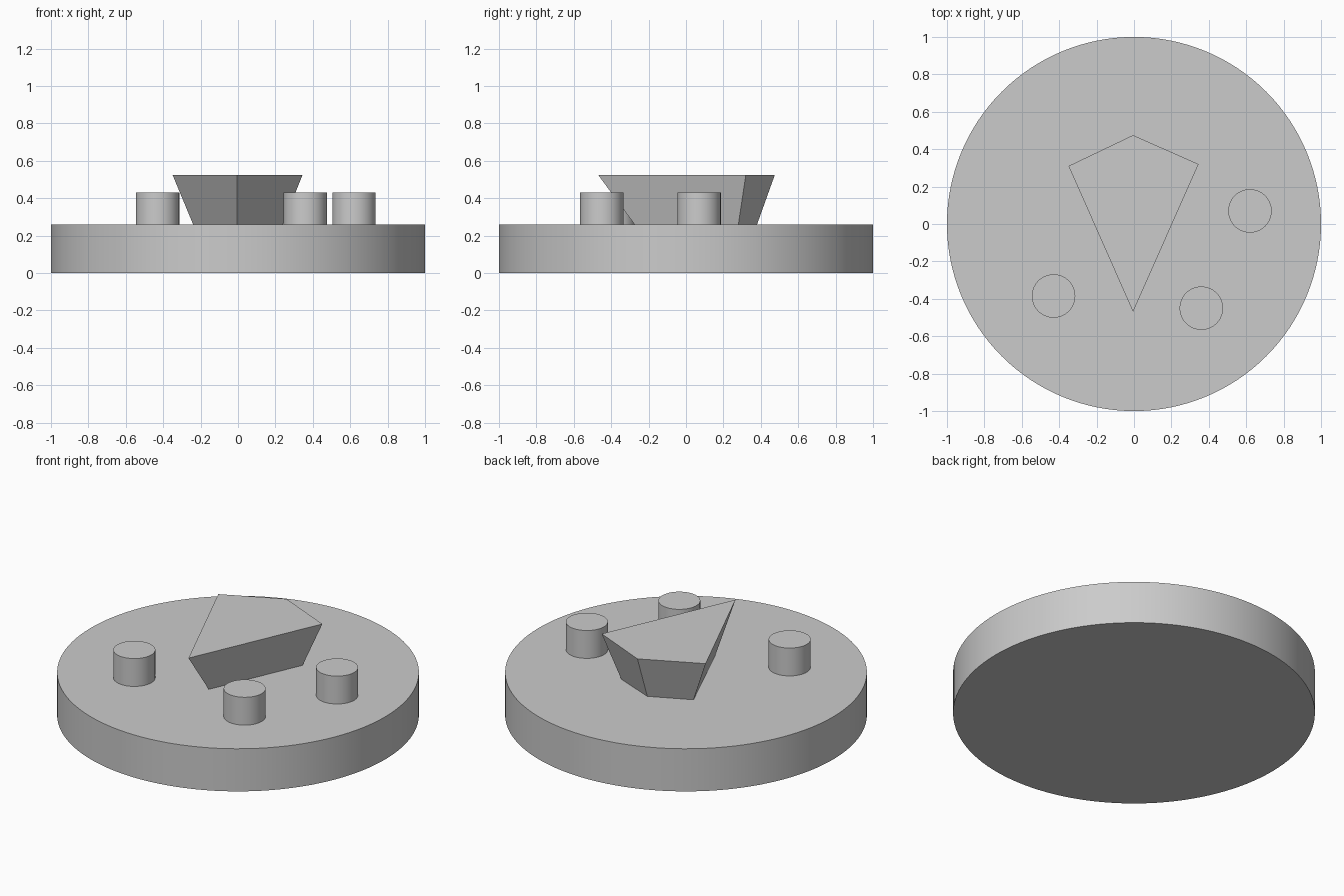
import bpy
import bmesh
import math

if "Cube" in bpy.data.objects:
    bpy.data.objects.remove(bpy.data.objects["Cube"], do_unlink=True)

grey = bpy.data.materials.new("light_grey")
grey.use_nodes = True
grey.diffuse_color = (0.6, 0.6, 0.6, 1)
grey.node_tree.nodes["Principled BSDF"].inputs["Base Color"].default_value = grey.diffuse_color

BASE_TOP = 0.26


def disc(name, x, y, bottom, top, radius, sides):
    """Upright cylinder with a smooth wall and sharp rims."""
    bpy.ops.mesh.primitive_cylinder_add(
        vertices=sides, radius=radius, depth=top - bottom,
        location=(x, y, (bottom + top) / 2))
    obj = bpy.context.object
    obj.name = name
    obj.data.materials.append(grey)
    bpy.ops.object.shade_smooth_by_angle(angle=math.radians(30))


def loft(name, lower, upper, bottom, top):
    """Flat-sided solid between two outlines."""
    bm = bmesh.new()
    low = [bm.verts.new((x, y, bottom)) for x, y in lower]
    high = [bm.verts.new((x, y, top)) for x, y in upper]
    bm.faces.new(low[::-1])
    bm.faces.new(high)
    for i in range(len(low)):
        j = (i + 1) % len(low)
        bm.faces.new((low[i], low[j], high[j], high[i]))
    bmesh.ops.recalc_face_normals(bm, faces=bm.faces)
    mesh = bpy.data.meshes.new(name)
    bm.to_mesh(mesh)
    bm.free()
    mesh.materials.append(grey)
    bpy.context.collection.objects.link(bpy.data.objects.new(name, mesh))


# Round base
disc("base", 0, 0, 0, BASE_TOP, 1.0, 128)

# Three short pegs
pegs = {"right_peg": (-0.43, -0.385), "front_peg": (0.36, -0.45), "left_peg": (0.62, 0.07)}
for name, (x, y) in pegs.items():
    disc(name, x, y, BASE_TOP, 0.43, 0.116, 64)

# Kite-shaped block, flaring outward towards its top
loft("kite_block",
     [(-0.005, -0.275), (0.24, 0.28), (-0.005, 0.38), (-0.24, 0.27)],
     [(-0.005, -0.47), (0.345, 0.32), (-0.005, 0.475), (-0.35, 0.31)],
     BASE_TOP, 0.525)
